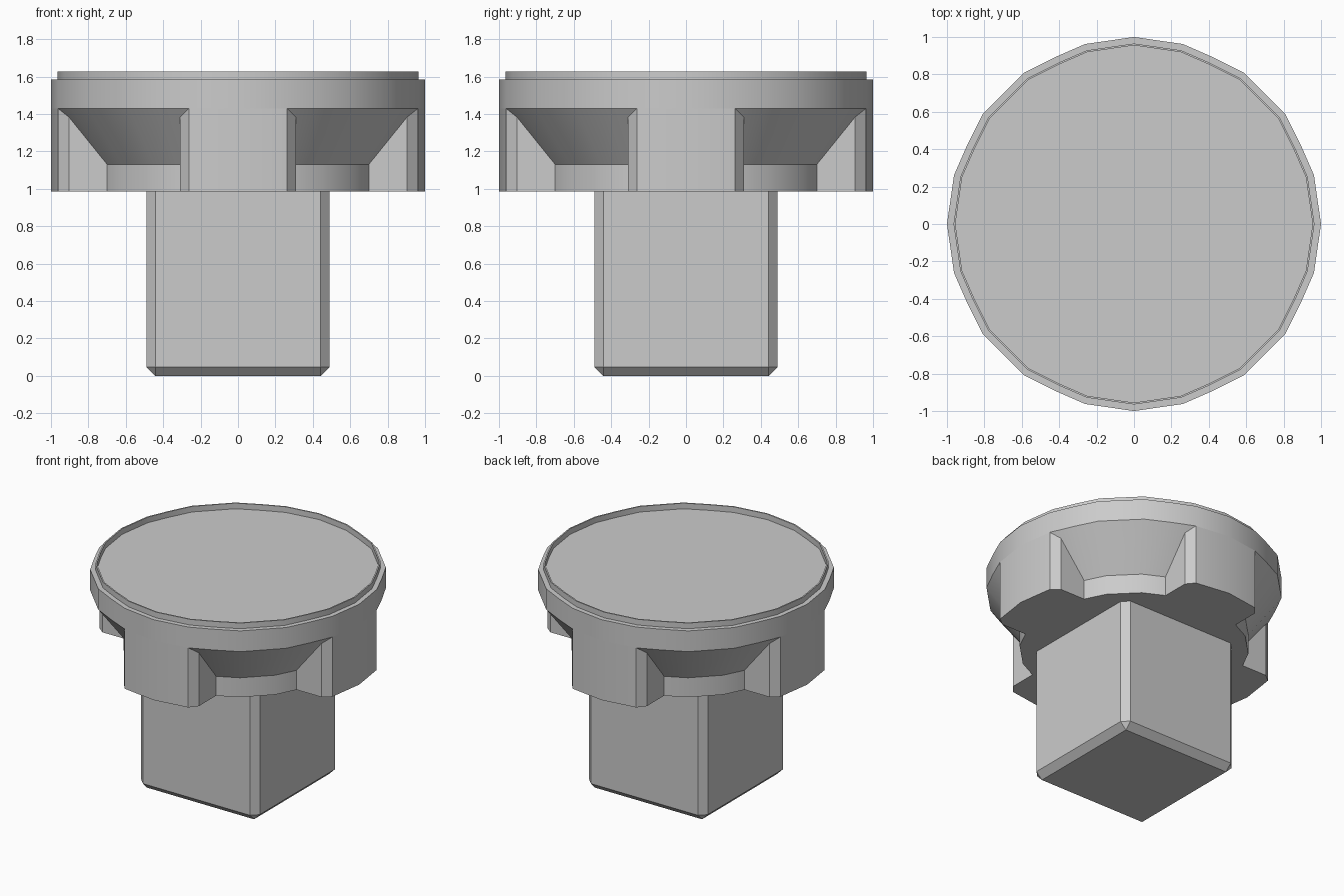
import bpy, bmesh, math
from mathutils import Matrix

if "Cube" in bpy.data.objects:
    bpy.data.objects.remove(bpy.data.objects["Cube"])

# one quarter of the many-sided cap outline
QUARTER = [(1, 0), (0.962, 0.262), (0.893, 0.42), (0.809, 0.588),
           (0.588, 0.809), (0.42, 0.893), (0.262, 0.962)]
OUTLINE = []
for (c, s) in [(1, 0), (0, 1), (-1, 0), (0, -1)]:
    OUTLINE += [(x * c - y * s, x * s + y * c) for x, y in QUARTER]


def finish(name, bm, smooth=True):
    bmesh.ops.recalc_face_normals(bm, faces=bm.faces)
    mesh = bpy.data.meshes.new(name)
    bm.to_mesh(mesh)
    bm.free()
    ob = bpy.data.objects.new(name, mesh)
    bpy.context.collection.objects.link(ob)
    if smooth:
        bpy.ops.object.select_all(action='DESELECT')
        ob.select_set(True)
        bpy.context.view_layer.objects.active = ob
        bpy.ops.object.shade_smooth_by_angle(angle=math.radians(25))
    return ob


def loft(bm, profile, levels, closed=False):
    """Stack scaled copies of a profile; levels are (scale, z)."""
    rings = [[bm.verts.new((x * s, y * s, z)) for x, y in profile] for s, z in levels]
    pairs = list(zip(rings, rings[1:]))
    if closed:
        pairs.append((rings[-1], rings[0]))
    else:
        bm.faces.new(rings[0])
        bm.faces.new(rings[-1])
    n = len(profile)
    for a, b in pairs:
        for i in range(n):
            j = (i + 1) % n
            bm.faces.new((a[i], a[j], b[j], b[i]))


# cap: narrow neck, flared notch ceiling, full-width top
bm = bmesh.new()
loft(bm, OUTLINE, [(0.775, 0.985), (0.775, 1.13), (1, 1.43), (1, 1.585)])
finish("cap", bm)

# thin raised lip around the shallow top recess
bm = bmesh.new()
loft(bm, OUTLINE, [(0.965, 1.58), (0.965, 1.627), (0.955, 1.627), (0.955, 1.58)], closed=True)
finish("cap_lip", bm)

# four lugs between the notches
LUG = [(0.309, 0.65), (0.309, 0.904), (0.262, 0.962), (0, 1),
       (-0.262, 0.962), (-0.309, 0.904), (-0.309, 0.65)]
for k in range(4):
    bm = bmesh.new()
    loft(bm, LUG, [(1, 0.985), (1, 1.43)])
    bm.transform(Matrix.Rotation(k * math.pi / 2, 4, 'Z'))
    finish(f"lug_{k + 1}", bm)

# square shaft with chamfered edges, its top buried in the cap
bm = bmesh.new()
bmesh.ops.create_cube(bm, size=1, matrix=Matrix.Translation((0, 0, 0.55)) @ Matrix.Diagonal((0.98, 0.98, 1.1, 1)))
bmesh.ops.bevel(bm, geom=bm.edges[:], offset=0.048, segments=1, affect='EDGES')
finish("shaft", bm, smooth=False)
